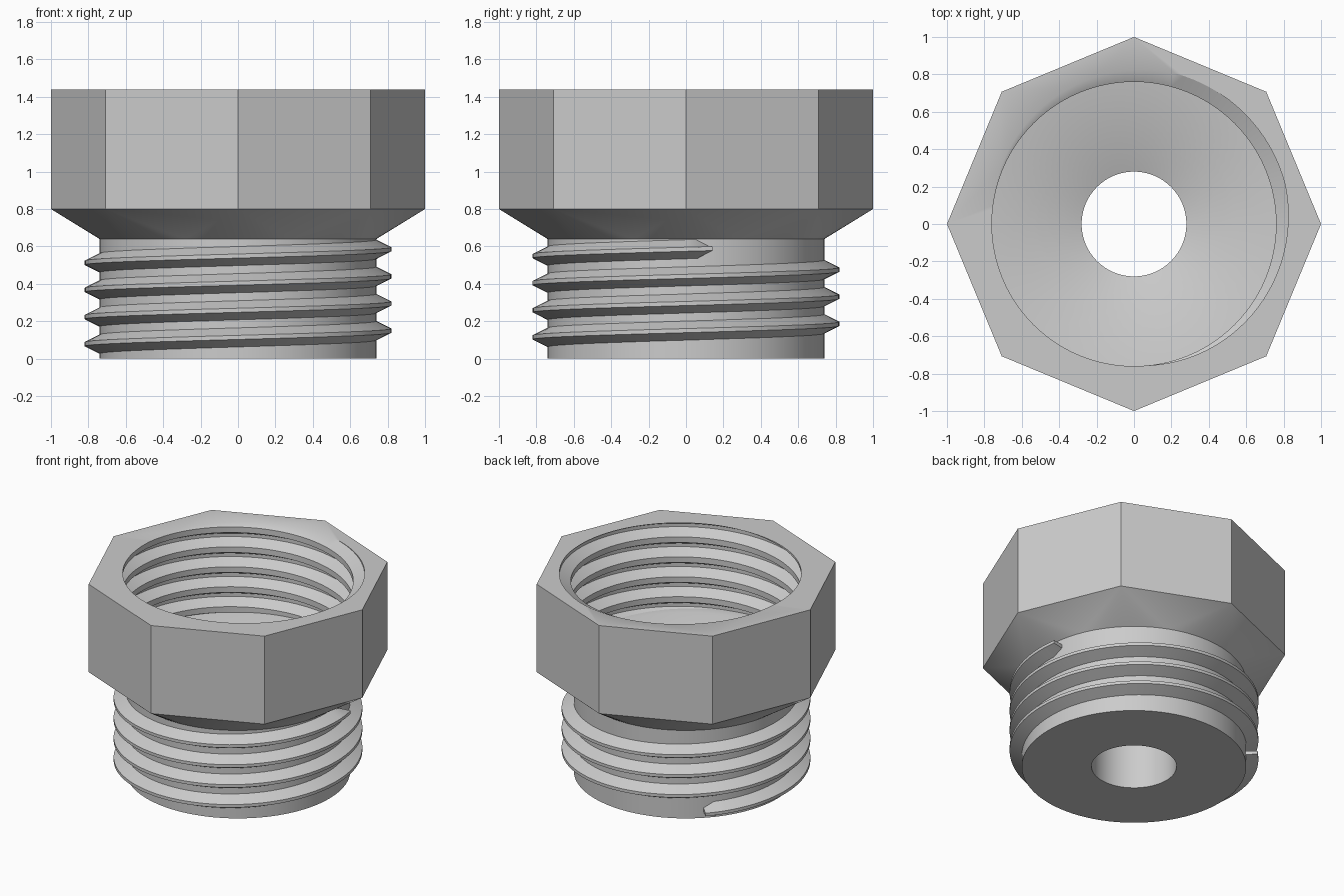
import bpy, bmesh
from math import cos, sin, tau, radians

if "Cube" in bpy.data.objects:
    bpy.data.objects.remove(bpy.data.objects["Cube"])

SEG = 96            # segments round every circle
PITCH = 0.145       # rise of both threads per turn
TOP, SHOULDER, NECK = 1.44, 0.80, 0.64
CORE_R, BORE_R, SOCKET_R = 0.74, 0.28, 0.76

grey = bpy.data.materials.new("light_grey")
grey.use_nodes = True
grey.diffuse_color = (0.6, 0.6, 0.6, 1)
grey.node_tree.nodes["Principled BSDF"].inputs["Base Color"].default_value = (0.6, 0.6, 0.6, 1)


def polar(r, a, z):
    return (r * cos(a), r * sin(a), z)


def ring(bm, r, z, n=SEG):
    return [bm.verts.new(polar(r, tau * i / n, z)) for i in range(n)]


def bridge(bm, a, b, closed=True):
    n = len(a)
    for i in range(n if closed else n - 1):
        j = (i + 1) % n
        bm.faces.new((a[i], a[j], b[j], b[i]))


def finish(bm, name):
    bmesh.ops.recalc_face_normals(bm, faces=bm.faces[:])
    mesh = bpy.data.meshes.new(name)
    bm.to_mesh(mesh)
    bm.free()
    mesh.materials.append(grey)
    obj = bpy.data.objects.new(name, mesh)
    bpy.context.collection.objects.link(obj)
    bpy.ops.object.select_all(action="DESELECT")
    obj.select_set(True)
    bpy.context.view_layer.objects.active = obj
    bpy.ops.object.shade_smooth_by_angle(angle=radians(30))
    return obj


# Core: socket floor, funnel, bore, underside and outer wall in one lathe
bm = bmesh.new()
profile = [(0.84, SHOULDER), (SOCKET_R, SHOULDER), (BORE_R, NECK),
           (BORE_R, 0), (CORE_R, 0), (CORE_R, NECK)]
rings = [ring(bm, r, z) for r, z in profile]
for a, b in zip(rings, rings[1:]):
    bridge(bm, a, b)
finish(bm, "threaded_core")

# Socket thread: helical ribbon, welded at its seam and trimmed flat at both ends
bm = bmesh.new()
groove = [(-0.052, SOCKET_R), (-0.012, 0.835), (0.012, 0.835), (0.052, SOCKET_R)]
base = TOP - PITCH / 8
rows = []
for k in range(-6, 3):
    for dz, r in groove:
        rows.append([bm.verts.new(polar(r, tau * i / SEG, base + dz + PITCH * (k + i / SEG)))
                     for i in range(SEG + 1)])
for a, b in zip(rows, rows[1:]):
    bridge(bm, a, b, closed=False)
bmesh.ops.remove_doubles(bm, verts=bm.verts[:], dist=1e-4)
for z, up in ((TOP, 1), (SHOULDER, -1)):
    bmesh.ops.bisect_plane(bm, geom=bm.verts[:] + bm.edges[:] + bm.faces[:], dist=1e-5,
                           plane_co=(0, 0, z), plane_no=(0, 0, up), clear_outer=True)
lip = [e for e in bm.edges if e.is_boundary and all(abs(v.co.z - TOP) < 1e-4 for v in e.verts)]

# Octagonal head: side faces and the flat rim round the socket
upper = ring(bm, 1, TOP, 8)
lower = ring(bm, 1, SHOULDER, 8)
bridge(bm, lower, upper)
rim = [bm.edges.get((upper[i], upper[(i + 1) % 8])) for i in range(8)]
bmesh.ops.triangle_fill(bm, edges=lip + rim, normal=(0, 0, 1), use_beauty=True)

# Shoulder: a fan at each corner and a flat triangle under each side
neck = ring(bm, CORE_R, NECK)
side = SEG // 8
for c in range(8):
    mid = c * side + side // 2
    bm.faces.new((lower[c], lower[(c + 1) % 8], neck[mid]))
    for i in range(mid - side, mid):
        bm.faces.new((lower[c], neck[i % SEG], neck[(i + 1) % SEG]))
finish(bm, "octagonal_head")

# Outer thread: swept ridge whose ends pinch to a blunt wedge
bm = bmesh.new()
start, end, pinch = 134, 1450, 6
steps = 352
angles = [start, start + pinch]
angles += [start + pinch + (end - start - 2 * pinch) * i / steps for i in range(1, steps + 1)]
angles.append(end)
sections = []
for deg in angles:
    z = 0.005 + PITCH * deg / 360
    half = 0.014 if deg in (start, end) else 0.056
    shape = [(0.73, -half), (0.82, -0.011), (0.82, 0.011), (0.73, half)]
    sections.append([bm.verts.new(polar(r, radians(deg), z + dz)) for r, dz in shape])
for a, b in zip(sections, sections[1:]):
    bridge(bm, a, b)
bm.faces.new(sections[0])
bm.faces.new(sections[-1])
finish(bm, "outer_thread")
